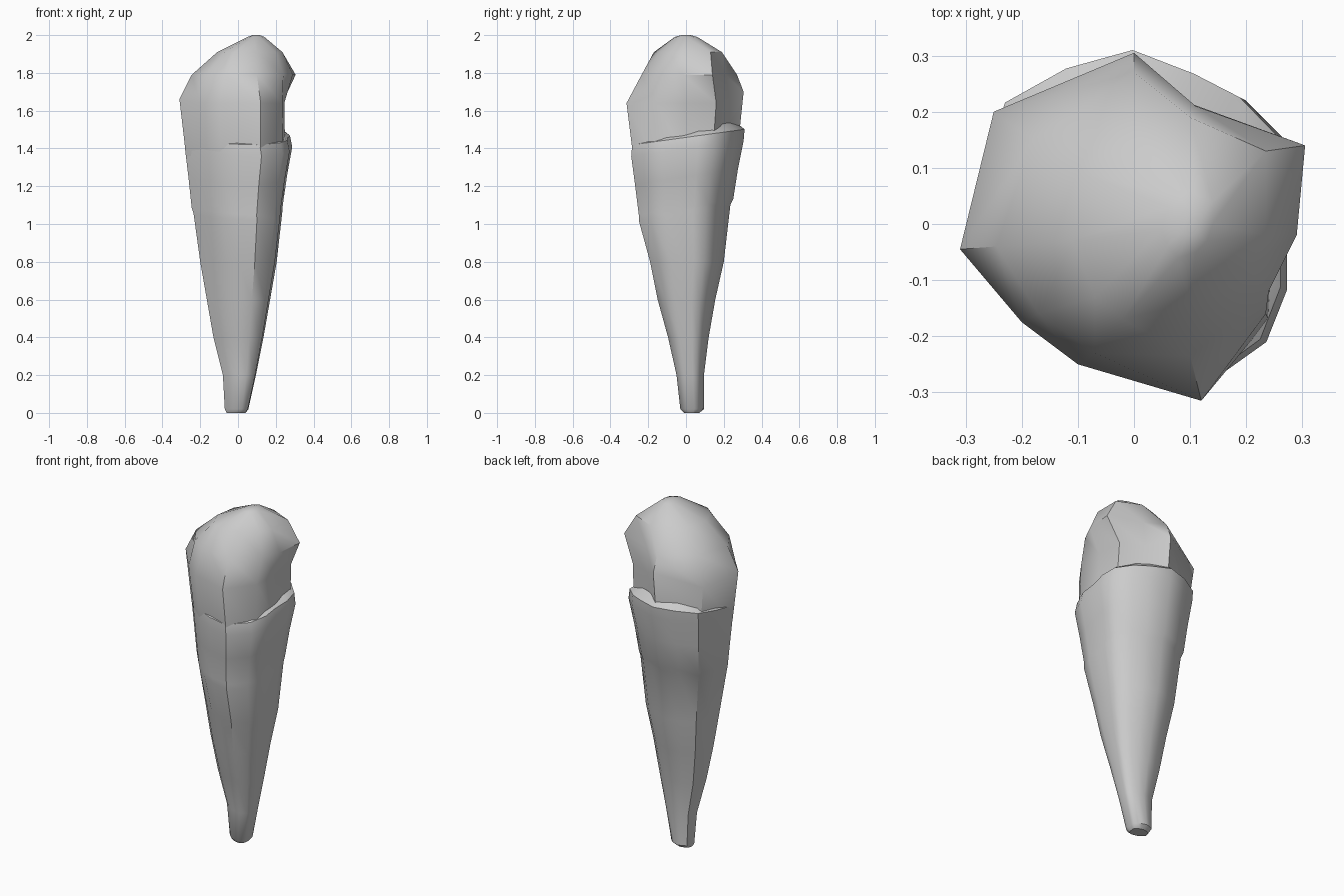
import bpy, bmesh, math
from mathutils import Vector


def loft(name, rings, angle):
    """Skin a stack of equal-length rings, capping both ends."""
    bm = bmesh.new()
    loops = [[bm.verts.new(p) for p in r] for r in rings]
    n = len(loops[0])
    for a, b in zip(loops, loops[1:]):
        for i in range(n):
            j = (i + 1) % n
            bm.faces.new((a[i], a[j], b[j], b[i]))
    bm.faces.new(loops[0][::-1])
    bm.faces.new(loops[-1])
    bmesh.ops.recalc_face_normals(bm, faces=bm.faces)
    me = bpy.data.meshes.new(name)
    bm.to_mesh(me)
    bm.free()
    ob = bpy.data.objects.new(name, me)
    bpy.context.collection.objects.link(ob)
    bpy.ops.object.select_all(action='DESELECT')
    ob.select_set(True)
    bpy.context.view_layer.objects.active = ob
    bpy.ops.object.shade_smooth_by_angle(angle=math.radians(angle))
    return ob


# Tapered cone: one irregular outline fitted to the width and depth at each height
outline = [(0, .32), (.12, .275), (.21, .23), (.29, .15), (.305, .06), (.29, -.04),
           (.29, -.13), (.25, -.23), (.13, -.315), (0, -.29), (-.1, -.25),
           (-.2, -.17), (-.305, -.045), (-.29, .09), (-.25, .22), (-.13, .285)]
# z, xmin, xmax, ymin, ymax
levels = [(0, -.06, .04, -.01, .07), (.02, -.07, .055, -.03, .095),
          (.2, -.08, .095, -.05, .095), (.4, -.13, .135, -.095, .12),
          (.6, -.165, .17, -.15, .155), (.8, -.20, .205, -.19, .20),
          (1.06, -.235, .235, -.25, .235), (1.09, -.245, .237, -.25, .25),
          (1.25, -.262, .26, -.27, .275), (1.40, -.28, .287, -.29, .305),
          (1.46, -.28, .275, -.285, .31), (1.50, -.24, .22, -.23, .26)]


def fit(z, x0, x1, y0, y1):
    pts = []
    for x, y in outline:
        u, v = (x + .305) / .61, (y + .315) / .635
        # the rim is higher at the back than at the front
        tilt = .13 * y if 1.0 < z < 1.6 else 0
        pts.append((x0 + u * (x1 - x0), y0 + v * (y1 - y0), z + tilt))
    return pts


loft("cone", [fit(*l) for l in levels], 40)

# Faceted scoop: ten corners per ring, from back going clockwise
scoop = [
    (1.36, [(0, .27), (.12, .20), (.24, .14), (.25, 0), (.24, -.17),
            (.12, -.28), (-.09, -.225), (-.18, -.15), (-.275, -.04), (-.22, .18)]),
    (1.64, [(0, .29), (.1, .215), (.235, .16), (.245, 0), (.235, -.16),
            (.12, -.315), (-.1, -.25), (-.2, -.175), (-.31, -.045), (-.25, .2)]),
    (1.79, [(0, .27), (.11, .21), (.305, .14), (.29, -.02), (.24, -.12),
            (.1, -.235), (-.07, -.23), (-.17, -.16), (-.245, -.04), (-.18, .15)]),
    (1.91, [(0, .16), (.1, .19), (.235, .13), (.235, -.02), (.2, -.08),
            (.1, -.14), (-.02, -.17), (-.07, -.13), (-.11, -.03), (-.09, .09)]),
    (1.99, [(.08, .05), (.1, .06), (.14, .04), (.14, 0), (.13, -.03),
            (.11, -.05), (.08, -.06), (.06, -.04), (.05, -.01), (.06, .03)]),
]
rings = [[(x, y, z) for x, y in pts] for z, pts in scoop]
# back ridge corner sits lower than the left shoulder
rings[1][0] = (0, .305, 1.70)
rings[1][8] = (-.31, -.045, 1.66)
rings.append([tuple(Vector((.1, 0, 2)) + (Vector((x, y, 2)) - Vector((.1, 0, 2))) * .4)
              for x, y in scoop[-1][1]])
loft("scoop", rings, 40)
